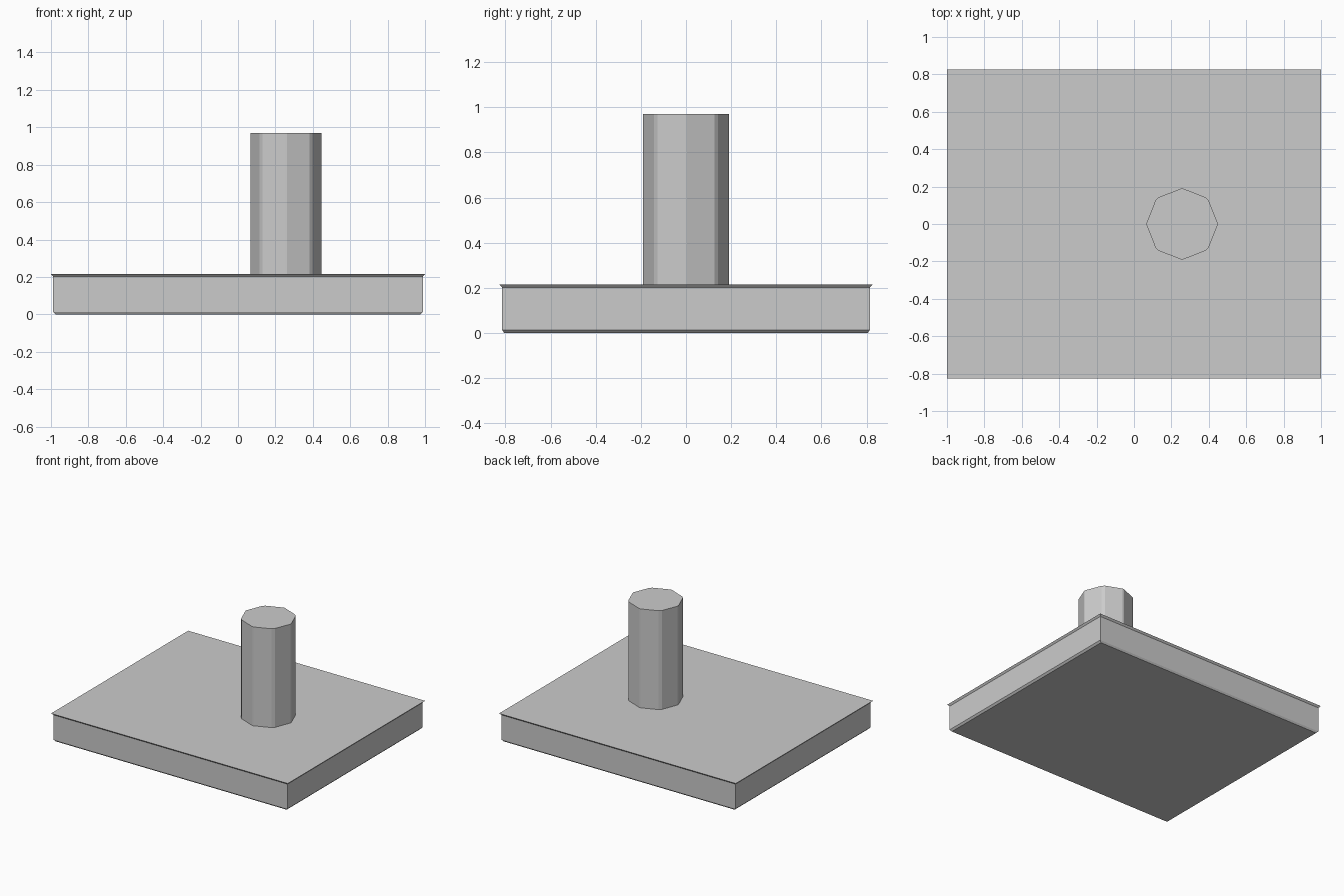
import bpy, bmesh, math

if "Cube" in bpy.data.objects:
    bpy.data.objects.remove(bpy.data.objects["Cube"])

grey = bpy.data.materials.new("grey")
grey.diffuse_color = (0.6, 0.6, 0.6, 1)
grey.use_nodes = True
grey.node_tree.nodes["Principled BSDF"].inputs["Base Color"].default_value = grey.diffuse_color


def loft(name, rings):
    """Closed solid through rings of equal point count, listed bottom to top."""
    bm = bmesh.new()
    loops = [[bm.verts.new(p) for p in ring] for ring in rings]
    n = len(loops[0])
    for lo, hi in zip(loops, loops[1:]):
        for i in range(n):
            j = (i + 1) % n
            bm.faces.new((lo[i], lo[j], hi[j], hi[i]))
    bm.faces.new(loops[0][::-1])
    bm.faces.new(loops[-1])
    mesh = bpy.data.meshes.new(name)
    bm.to_mesh(mesh)
    bm.free()
    mesh.materials.append(grey)
    obj = bpy.data.objects.new(name, mesh)
    bpy.context.collection.objects.link(obj)
    return obj


def rectangle(hx, hy, z):
    return [(-hx, -hy, z), (hx, -hy, z), (hx, hy, z), (-hx, hy, z)]


# Slab with a chamfered foot and a flared top lip
loft("base_slab", [rectangle(0.975, 0.805, 0),
                   rectangle(0.988, 0.814, 0.013),
                   rectangle(0.988, 0.814, 0.202),
                   rectangle(1.0, 0.827, 0.215)])


# Octagonal post with narrow chamfers along its corners
def octagon(z, cx=0.257, radius=0.19):
    points = []
    for k in range(8):
        half = 3.5 if k % 2 else 1.5
        for side in (-half, half):
            a = math.radians(45 * k + side)
            points.append((cx + radius * math.cos(a), radius * math.sin(a), z))
    return points


loft("post", [octagon(0.21), octagon(0.97)])
